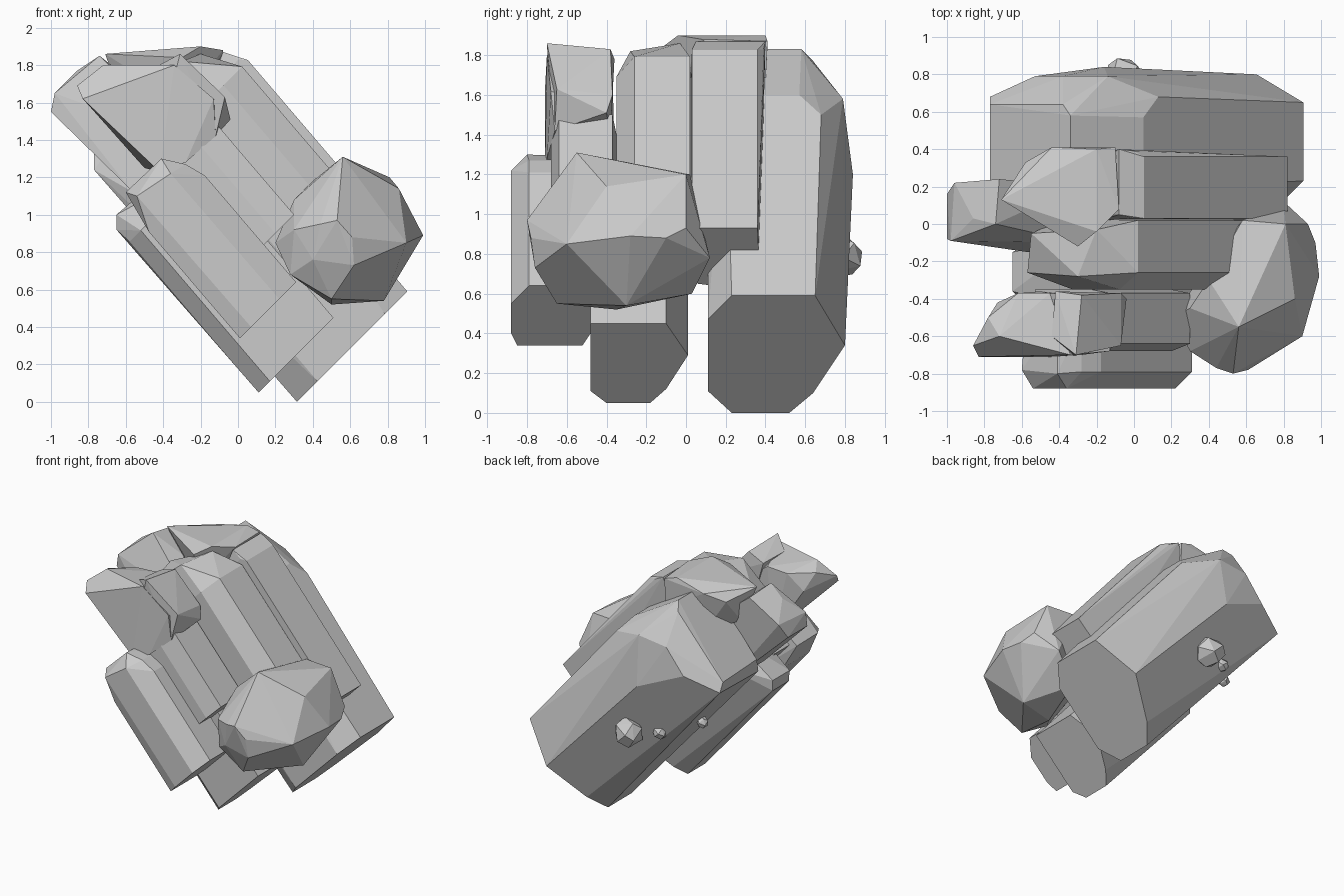
import bpy, bmesh, math, random
from mathutils import Vector

AXIS = Vector((-0.65, 0, 0.76))      # shared lean of all columns


def hull(name, pts):
    """Faceted convex rock from a few corner points."""
    bm = bmesh.new()
    for p in pts:
        bm.verts.new(p)
    res = bmesh.ops.convex_hull(bm, input=bm.verts[:])
    junk = {g for g in res["geom_interior"] + res["geom_unused"]
            if isinstance(g, bmesh.types.BMVert)}
    bmesh.ops.delete(bm, geom=[v for v in junk if v.is_valid], context='VERTS')
    bmesh.ops.dissolve_limit(bm, angle_limit=math.radians(4),
                             verts=bm.verts[:], edges=bm.edges[:])
    bmesh.ops.recalc_face_normals(bm, faces=bm.faces[:])
    me = bpy.data.meshes.new(name)
    bm.to_mesh(me)
    bm.free()
    ob = bpy.data.objects.new(name, me)
    bpy.context.collection.objects.link(ob)
    return ob


def column(name, k, cap, length, crown=()):
    """Leaning prism: 45-degree end cap of (y, z) corners on x = z + k, plus a broken crown."""
    base = [Vector((z + k, y, z)) for y, z in cap]
    hull(name, base + [p + AXIS * length for p in base] + [Vector(p) for p in crown])


def pebble(name, centre, r, seed):
    rng = random.Random(seed)
    pts = []
    for i in range(16):
        t = 1 - (2 * i + 1) / 16
        a = i * 2.4 + rng.uniform(-0.3, 0.3)
        s = math.sqrt(1 - t * t)
        pts.append(Vector(centre) + r * Vector((s * math.cos(a), s * math.sin(a), t)))
    hull(name, pts)


# large rear column
column("rear_column", 0.315,
       [(.11, .11), (.23, .0), (.52, .0), (.64, .1), (.80, .34), (.65, .59), (.23, .59), (.11, .47)],
       1.15,
       [(.05, .2, 1.6), (.05, .57, 1.6), (.13, .68, 1.5), (-.34, .2, 1.83), (-.34, .58, 1.83),
        (-.38, .64, 1.77), (-.77, .64, 1.32), (-.77, .22, 1.34), (-.77, .68, 1.25),
        (-.77, .2, 1.24), (-.53, .79, 1.36), (-.38, .79, 1.55), (-.14, .79, 1.58),
        (-.16, .84, 1.2)])

# upper middle column and its crown
column("upper_column", -0.11,
       [(.02, .70), (.06, .65), (.30, .62), (.37, .70), (.37, .82), (.36, .93), (.03, .93)], 1.18,
       [(0, .03, 1.83), (0, .39, 1.83), (-.08, .05, 1.87), (-.08, .4, 1.87)])
hull("upper_crown",
     [(-.08, .08, 1.88), (-.2, -.04, 1.9), (-.1, .41, 1.87), (-.2, .4, 1.9), (-.44, .41, 1.84),
      (-.71, .13, 1.86), (-.58, .33, 1.78), (-.3, -.12, 1.84), (-.5, .0, 1.85),
      (-.1, .4, 1.65), (-.62, .2, 1.6), (-.4, .35, 1.5), (-.3, -.05, 1.6)])

# inner column resting under the upper one
column("inner_column", -0.43,
       [(.02, 1.07), (-.26, 1.07), (-.35, .97), (-.35, .72), (-.28, .68), (.03, .68)], 0.95,
       [(-.2, -.03, 1.86), (-.3, -.28, 1.82), (-.57, -.26, 1.6), (-.55, -.05, 1.7),
        (-.5, -.28, 1.4)])

# slab jutting out at the left
hull("left_slab",
     [(-1, -.08, 1.55), (-1, .16, 1.55), (-.98, -.09, 1.65), (-.96, .22, 1.66), (-.72, .24, 1.82),
      (-.74, .0, 1.85), (-.86, .03, 1.77), (-.57, -.15, 1.13), (-.45, -.15, 1.08),
      (-.5, .18, 1.08), (-.3, -.1, 1.4), (-.3, .2, 1.5)])

# low column in the middle
column("low_column", 0.06,
       [(-.48, .11), (-.40, .05), (-.18, .05), (-.10, .12), (.01, .29), (-.10, .45), (-.48, .45)],
       1.06,
       [(-.65, -.35, .92), (-.65, -.15, .92), (-.65, -.15, 1.0), (-.65, -.36, 1.0), (-.3, -.1, 1.3)])

# short front column
column("front_column", -0.33,
       [(-.88, .40), (-.85, .34), (-.52, .34), (-.48, .40), (-.48, .58), (-.54, .64), (-.79, .64),
        (-.88, .55)], 0.75,
       [(-.28, -.79, 1.27), (-.28, -.52, 1.27), (-.41, -.80, 1.3), (-.41, -.5, 1.29),
        (-.36, -.88, 1.22), (-.6, -.78, 1.12), (-.54, -.88, 1.1), (-.58, -.55, 1.1)])

# upper front column with its two-part crown
column("upper_front_column", -0.70,
       [(-.68, .6), (-.68, .9), (-.64, 1.0), (-.37, 1.0), (-.35, .9), (-.35, .6)], 0.66)
hull("upper_front_crown",
     [(-.86, -.65, 1.69), (-.83, -.71, 1.62), (-.42, -.71, 1.23), (-.28, -.7, 1.28),
      (-.34, -.7, 1.8), (-.45, -.37, 1.76), (-.72, -.6, 1.8), (-.13, -.68, 1.62),
      (-.1, -.4, 1.5), (-.12, -.66, 1.42), (-.62, -.37, 1.75), (-.73, -.42, 1.62),
      (-.5, -.36, 1.25), (-.78, -.5, 1.75)])
hull("upper_front_knob",
     [(-.31, -.7, 1.86), (-.3, -.53, 1.84), (-.28, -.38, 1.83), (-.44, -.6, 1.79),
      (-.42, -.36, 1.78), (-.07, -.65, 1.63), (-.04, -.4, 1.51), (-.07, -.37, 1.6),
      (-.12, -.66, 1.42), (-.4, -.68, 1.5), (-.3, -.38, 1.4)])

# rounded boulder at the right
hull("boulder",
     [(.56, -.55, 1.31), (.81, 0, 1.2), (.99, -.28, .89), (.53, -.8, .97), (.28, -.63, .68),
      (.2, -.5, .85), (.3, -.45, 1.08), (.5, -.35, .52), (.78, -.3, .54), (.5, -.65, .55),
      (.44, -.77, .95), (.61, -.78, .88), (.62, -.76, .73), (.4, -.73, .76), (.9, -.6, .85),
      (.93, 0, .93), (.97, -.1, .88), (.8, .12, .78), (.6, .03, .6), (.58, .02, 1.2),
      (.86, -.4, 1.14), (.3, -.68, .92), (.4, -.3, 1.18)])

# loose pebbles behind
pebble("pebble_large", (-.05, .78, .79), .115, 1)
pebble("pebble_small_a", (-.25, .68, .80), .05, 2)
pebble("pebble_small_b", (-.46, .45, .85), .045, 3)
